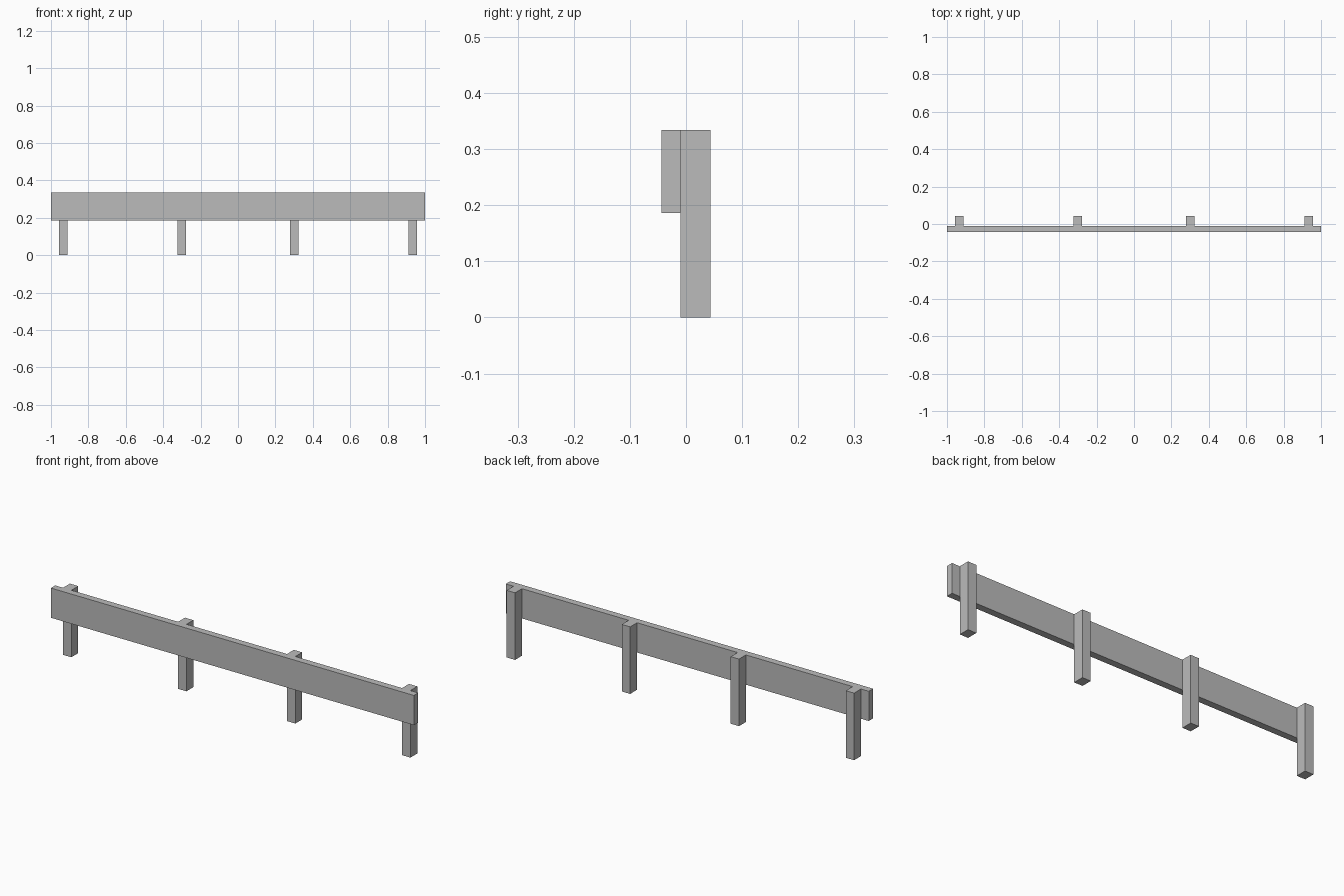
import bpy

default = bpy.data.objects.get("Cube")
if default:
    bpy.data.objects.remove(default, do_unlink=True)

# Single flat grey for the whole barrier
grey = bpy.data.materials.new("light_grey")
grey.use_nodes = True
colour = (0.5, 0.5, 0.5, 1)
grey.diffuse_color = colour
grey.node_tree.nodes["Principled BSDF"].inputs["Base Color"].default_value = colour


def box(name, low, high):
    """Add a box spanning two opposite corners."""
    centre = [(a + b) / 2 for a, b in zip(low, high)]
    bpy.ops.mesh.primitive_cube_add(size=1, location=centre)
    obj = bpy.context.object
    obj.name = name
    obj.scale = [b - a for a, b in zip(low, high)]
    bpy.ops.object.transform_apply(location=False, rotation=False, scale=True)
    obj.data.materials.append(grey)
    return obj


TOP = 0.334
JOINT_Y = -0.01
HALF_POST = 0.023

# Long front board
box("rail_board", (-1, -0.044, 0.186), (1, JOINT_Y, TOP))

# Square posts behind the board, flush with its top
posts = {"outer_right_post": -0.934, "inner_right_post": -0.3,
         "inner_left_post": 0.3, "outer_left_post": 0.934}
for name, x in posts.items():
    box(name, (x - HALF_POST, JOINT_Y, 0), (x + HALF_POST, 0.044, TOP))
